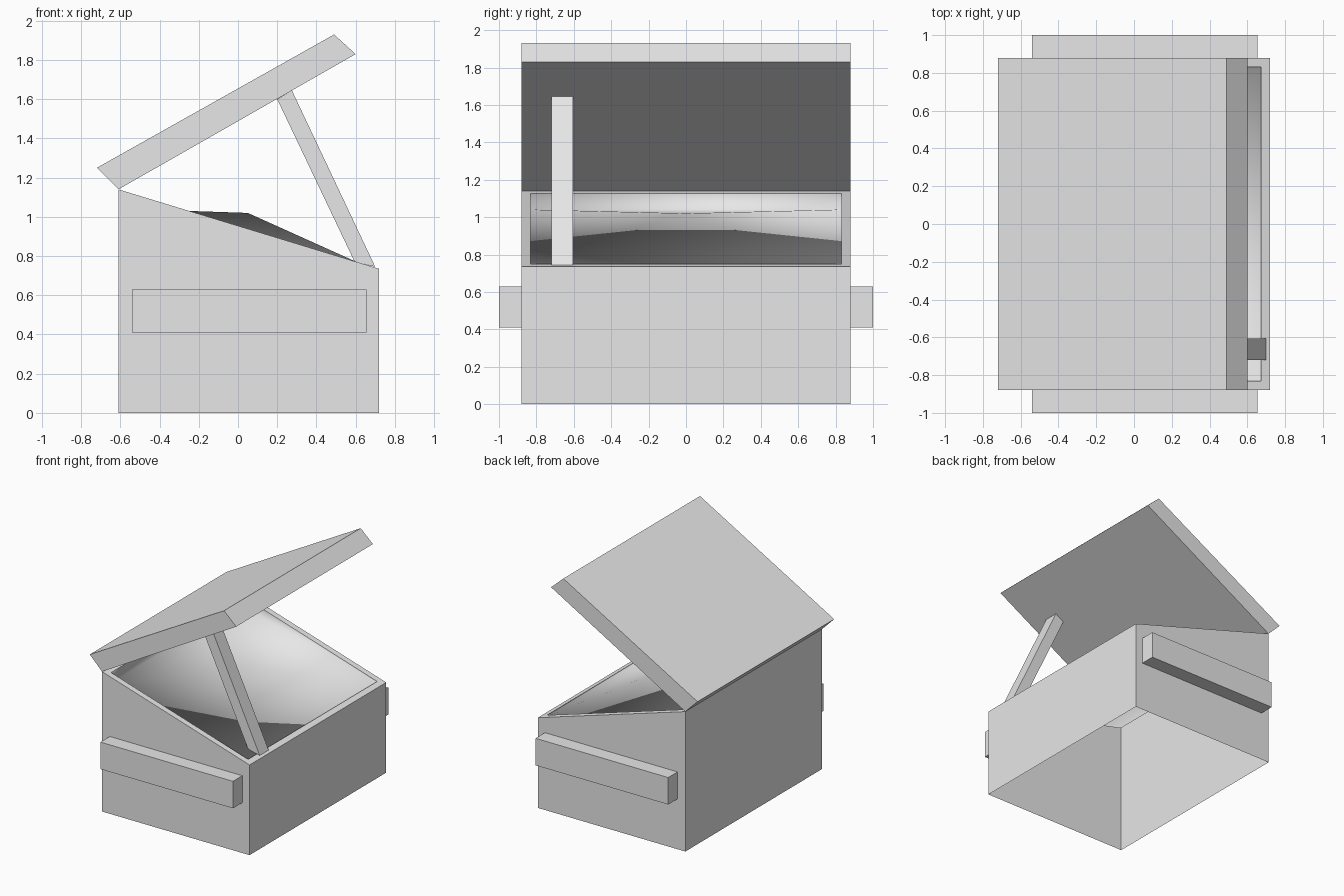
import bpy, bmesh
from mathutils import Vector

cube = bpy.data.objects.get("Cube")
if cube:
    bpy.data.objects.remove(cube, do_unlink=True)

grey = bpy.data.materials.new("plain grey")
grey.use_nodes = True
colour = (0.8, 0.8, 0.8, 1)
grey.diffuse_color = colour
grey.node_tree.nodes["Principled BSDF"].inputs["Base Color"].default_value = colour


def prism(profile, y0, y1):
    """Extrude an x-z outline from y0 to y1."""
    bm = bmesh.new()
    base = bm.faces.new([bm.verts.new((x, y0, z)) for x, z in profile])
    new = bmesh.ops.extrude_face_region(bm, geom=[base], use_keep_orig=True)["geom"]
    for v in new:
        if isinstance(v, bmesh.types.BMVert):
            v.co.y = y1
    bmesh.ops.recalc_face_normals(bm, faces=bm.faces)
    return bm


def finish(bm, name):
    mesh = bpy.data.meshes.new(name)
    bm.to_mesh(mesh)
    bm.free()
    mesh.materials.append(grey)
    obj = bpy.data.objects.new(name, mesh)
    bpy.context.collection.objects.link(obj)
    return obj


# Box: open underneath, sloping top with a sunken, heaped filling
bm = prism([(-0.61, 0), (0.72, 0), (0.72, 0.735), (-0.61, 1.14)], -0.88, 0.88)
bm.normal_update()
bottom = min(bm.faces, key=lambda f: f.normal.z)
top = max(bm.faces, key=lambda f: f.normal.z)
bmesh.ops.delete(bm, geom=[bottom], context="FACES_ONLY")
bmesh.ops.inset_individual(bm, faces=[top], thickness=0.07)
sunk = bmesh.ops.extrude_discrete_faces(bm, faces=[top])["faces"][0]
for v in sunk.verts:
    v.co.z -= 0.085 if v.co.x < 0 else 0.01
recess = {f for e in sunk.edges for f in e.link_faces if f != sunk}
heap = bmesh.ops.poke(bm, faces=[sunk])
heap["verts"][0].co = Vector((0.05, 0, 1.02))
for f in list(recess) + heap["faces"]:
    f.smooth = True
finish(bm, "box")

# Lid propped open on its hinge edge
finish(prism([(-0.61, 1.14), (0.60, 1.83), (0.49, 1.93), (-0.72, 1.25)],
             -0.88, 0.88), "lid")

# Prop holding the lid up
finish(prism([(0.595, 0.77), (0.70, 0.745), (0.275, 1.645), (0.20, 1.60)],
             -0.72, -0.605), "lid_prop")

# Carrying rails on both ends
for name, side in (("front_rail", -1), ("back_rail", 1)):
    finish(prism([(-0.54, 0.41), (0.655, 0.41), (0.655, 0.63), (-0.54, 0.63)],
                 side * 0.88, side), name)
